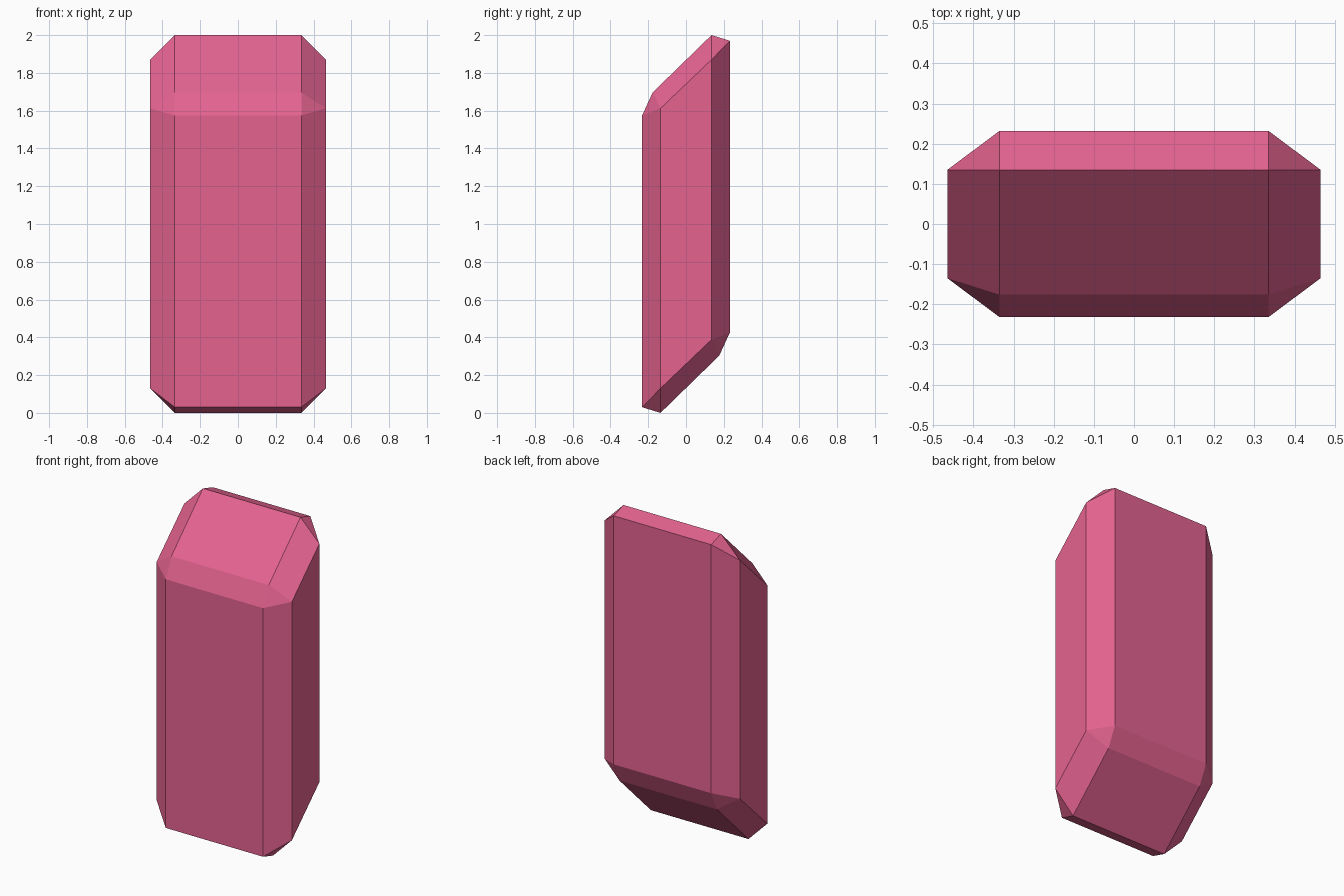
import bpy, bmesh

if "Cube" in bpy.data.objects:
    bpy.data.objects.remove(bpy.data.objects["Cube"])

# Front half of the slanted, chamfered block: (x, y, z)
half = [
    (0.335, -0.232, 0.03), (0.335, -0.232, 1.575),   # front face
    (0.465, -0.135, 0.13), (0.465, -0.135, 1.612),   # front edge of the side face
    (0.335, -0.176, 1.697), (0.335, -0.135, 0.0),    # slanted ends
]

# Mirror across x, and repeat by a half turn about the x axis through the middle
bm = bmesh.new()
for x, y, z in half:
    for sx in (-1, 1):
        bm.verts.new((sx * x, y, z))
        bm.verts.new((sx * x, -y, 2 - z))
bmesh.ops.convex_hull(bm, input=bm.verts[:])
bmesh.ops.dissolve_limit(bm, angle_limit=0.06, verts=bm.verts[:], edges=bm.edges[:])
bmesh.ops.recalc_face_normals(bm, faces=bm.faces[:])

mesh = bpy.data.meshes.new("slanted_crystal")
bm.to_mesh(mesh)
bm.free()
crystal = bpy.data.objects.new("slanted_crystal", mesh)
bpy.context.collection.objects.link(crystal)

# Pink finish
pink = bpy.data.materials.new("pink")
pink.diffuse_color = (0.78, 0.125, 0.28, 1)
pink.use_nodes = True
pink.node_tree.nodes["Principled BSDF"].inputs["Base Color"].default_value = pink.diffuse_color
mesh.materials.append(pink)
